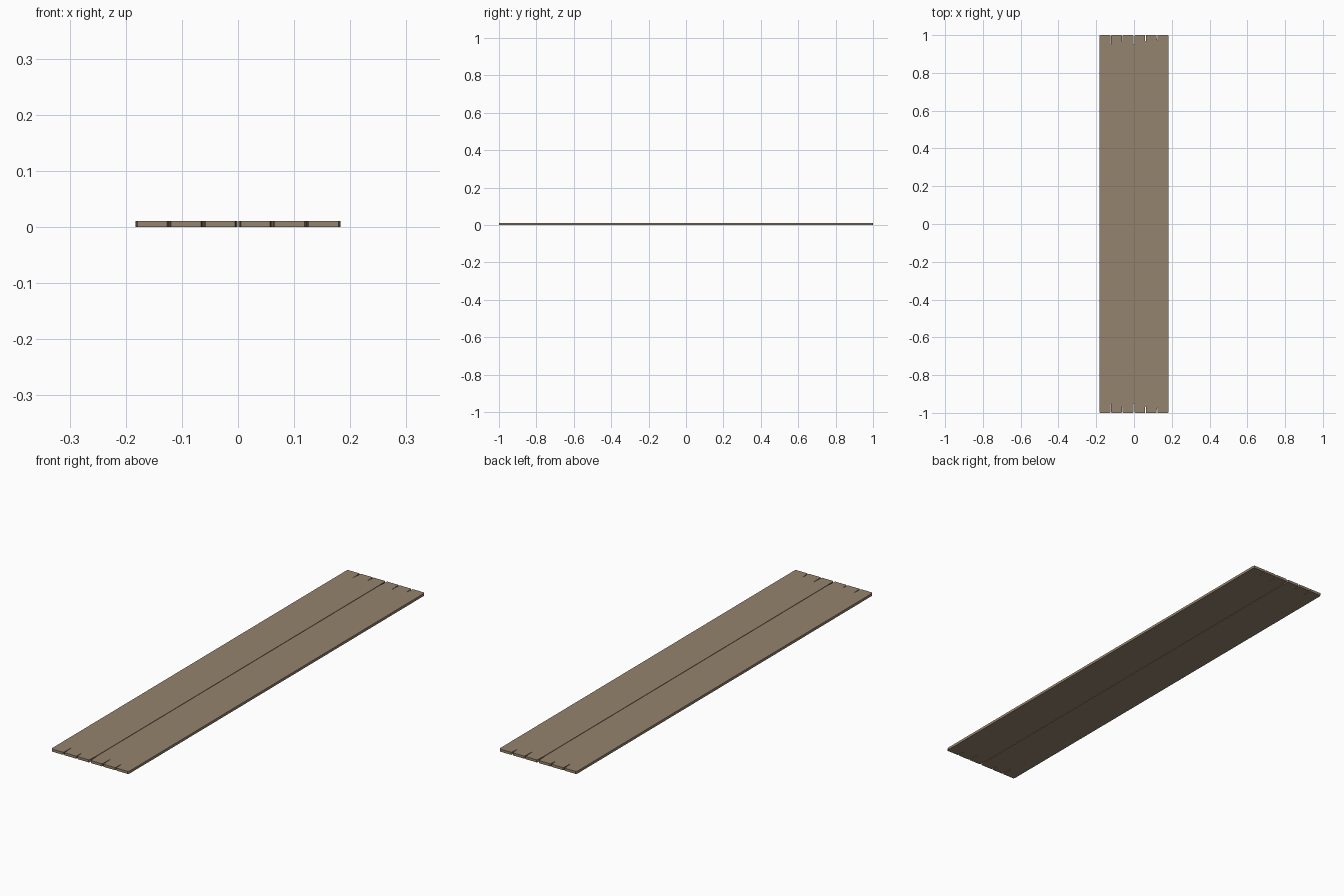
import bpy, bmesh

if "Cube" in bpy.data.objects:
    bpy.data.objects.remove(bpy.data.objects["Cube"])

THICK = 0.011
# seam centre x, and half gap along the body (only the middle seam is open)
seams = [-0.183, -0.123, -0.062, 0.0, 0.061, 0.122, 0.183]
half_gap = [0, 0, 0, 0.0012, 0, 0, 0]
# length of the worn split at each seam's ends
split = [0.006, 0.05, 0.035, 0.05, 0.058, 0.04, 0.006]

wood = bpy.data.materials.new("wood")
wood.diffuse_color = (0.30, 0.23, 0.155, 1)
wood.use_nodes = True
wood.node_tree.nodes["Principled BSDF"].inputs["Base Color"].default_value = wood.diffuse_color


def side(x, gap, depth, direction):
    """One long edge of a plank, narrowing to a rounded corner at each end."""
    body = x + direction * gap
    pts = [(0.0038, 1.0), (0.0022, 1 - 0.003), (0.0015, 1 - depth * 0.5), (0, 1 - depth)]
    upper = [(body + direction * dx, y) for dx, y in pts]
    return [(px, -py) for px, py in upper] + upper[::-1]


# planks
for i in range(6):
    left = side(seams[i], half_gap[i], split[i], 1)
    right = side(seams[i + 1], half_gap[i + 1], split[i + 1], -1)
    outline = right + left[::-1]
    bm = bmesh.new()
    face = bm.faces.new([bm.verts.new((x, y, 0)) for x, y in outline])
    top = bmesh.ops.extrude_face_region(bm, geom=[face])
    verts = [v for v in top["geom"] if isinstance(v, bmesh.types.BMVert)]
    bmesh.ops.translate(bm, verts=verts, vec=(0, 0, THICK))
    bmesh.ops.recalc_face_normals(bm, faces=bm.faces)
    mesh = bpy.data.meshes.new(f"plank_{i + 1}")
    bm.to_mesh(mesh)
    bm.free()
    mesh.materials.append(wood)
    bpy.context.collection.objects.link(bpy.data.objects.new(f"plank_{i + 1}", mesh))
